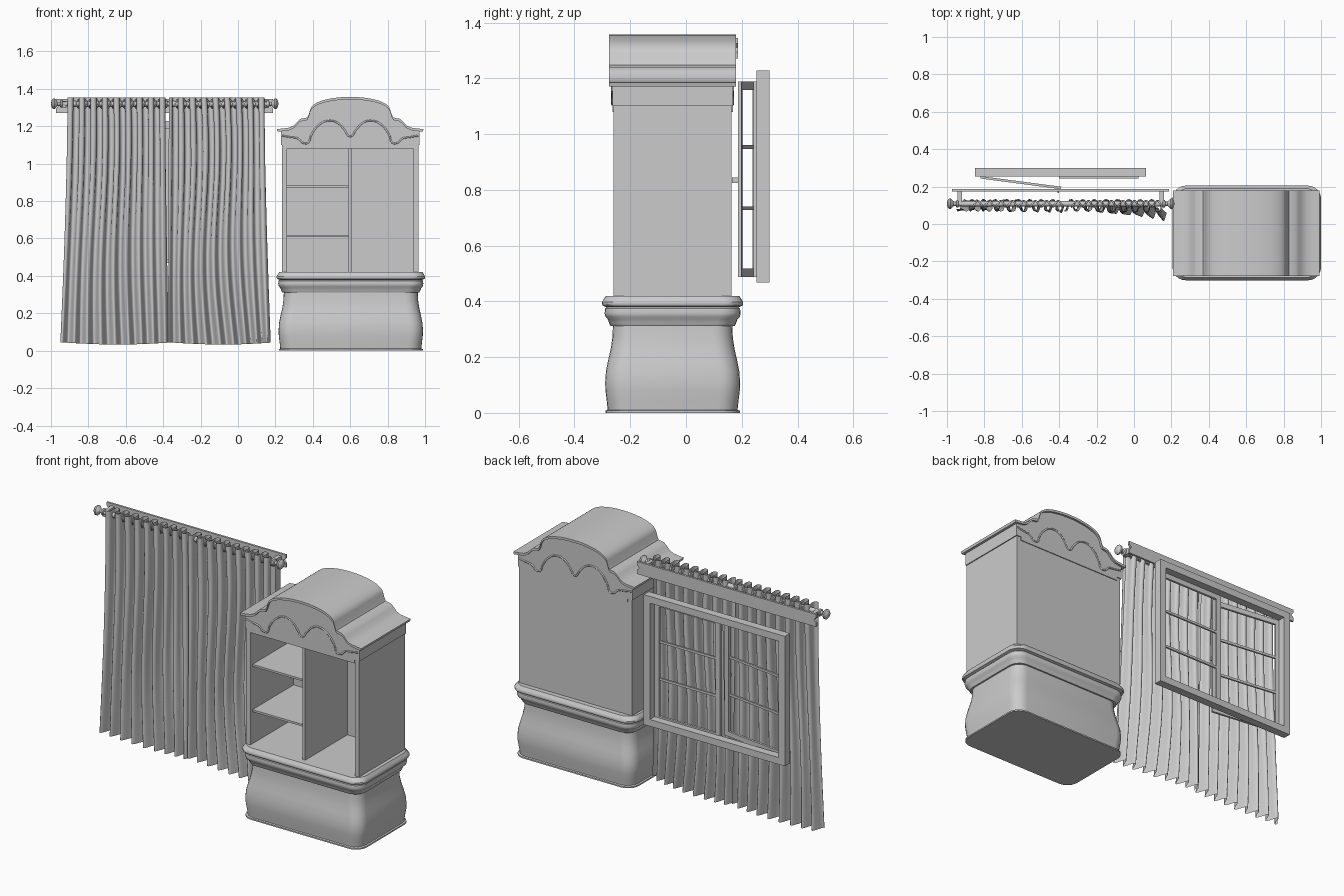
import bpy, bmesh, math
from mathutils import Matrix, Vector

if bpy.data.objects.get("Cube"):
    bpy.data.objects.remove(bpy.data.objects["Cube"])

grey = bpy.data.materials.new("plain_grey")
grey.use_nodes = True
grey.diffuse_color = (0.6, 0.6, 0.6, 1)
grey.node_tree.nodes["Principled BSDF"].inputs["Base Color"].default_value = (0.6, 0.6, 0.6, 1)


def finish(name, bm, smooth=None, recalc=True):
    if recalc:
        bmesh.ops.recalc_face_normals(bm, faces=bm.faces)
    mesh = bpy.data.meshes.new(name)
    bm.to_mesh(mesh)
    bm.free()
    ob = bpy.data.objects.new(name, mesh)
    bpy.context.collection.objects.link(ob)
    mesh.materials.append(grey)
    if smooth:
        bpy.ops.object.select_all(action='DESELECT')
        ob.select_set(True)
        bpy.context.view_layer.objects.active = ob
        bpy.ops.object.shade_smooth_by_angle(angle=math.radians(smooth))
    return ob


def add_box(bm, x, y, z):
    size = Vector((x[1] - x[0], y[1] - y[0], z[1] - z[0]))
    mid = Vector((sum(x) / 2, sum(y) / 2, sum(z) / 2))
    bmesh.ops.create_cube(bm, matrix=Matrix.Translation(mid) @ Matrix.Diagonal((*size, 1)))


def boxes(name, *parts):
    bm = bmesh.new()
    for p in parts:
        add_box(bm, *p)
    return finish(name, bm)


def loft(name, rings, smooth):
    """Skin closed rings of points and cap both ends."""
    bm = bmesh.new()
    rows = [[bm.verts.new(p) for p in ring] for ring in rings]
    n = len(rows[0])
    for a, b in zip(rows, rows[1:]):
        for i in range(n):
            bm.faces.new((a[i], a[(i + 1) % n], b[(i + 1) % n], b[i]))
    bm.faces.new(rows[0])
    bm.faces.new(rows[-1])
    return finish(name, bm, smooth)


def extrude_y(name, outline, y0, y1, smooth=None):
    return loft(name, [[(x, y, z) for x, z in outline] for y in (y0, y1)], smooth)


def lathe_x(name, profile, y, z, sides=20):
    rings = [[(x, y + r * math.cos(2 * math.pi * i / sides), z + r * math.sin(2 * math.pi * i / sides))
              for i in range(sides)] for x, r in profile]
    return loft(name, rings, 40)


# ---------- Wardrobe ----------
CX, CY, HX, HY = 0.603, -0.048, 0.397, 0.253


def rounded_ring(inset, z, radius=0.07, steps=6):
    hx, hy = HX - inset - radius, HY - inset - radius
    ring = []
    for k, (sx, sy) in enumerate(((1, 1), (-1, 1), (-1, -1), (1, -1))):
        for i in range(steps + 1):
            a = math.pi / 2 * (k + i / steps)
            ring.append((CX + sx * hx + radius * math.cos(a), CY + sy * hy + radius * math.sin(a), z))
    return ring


# Swelling base with its waist moulding
base = [(.012, 0), (.012, .008), (.02, .011), (.017, .04), (.012, .08), (.011, .11), (.014, .15),
        (.022, .19), (.031, .23), (.037, .27), (.039, .312)]
loft("wardrobe_base", [rounded_ring(*p) for p in base], 35)
waist = [(.03, .312), (.024, .325), (.021, .335), (.012, .345), (.009, .358), (.011, .374), (.016, .379),
         (.003, .384), (0, .39), (0, .398), (.006, .408), (.014, .42)]
loft("waist_moulding", [rounded_ring(*p) for p in waist], 35)

# Open-fronted case
X0, X1, Y0, Y1 = 0.235, 0.965, -0.26, 0.163
boxes("wardrobe_case",
      ((X0, .262), (Y0, Y1), (.41, 1.1)), ((.938, X1), (Y0, Y1), (.41, 1.1)),
      ((.26, .94), (.14, Y1), (.41, 1.1)))
boxes("divider", ((.592, .61), (-.25, .14), (.42, 1.08)))
boxes("shelves", *[((.262, .592), (-.24, .14), (z - .006, z + .006)) for z in (.613, .878)])


def mirrored(half):
    """Complete a left-hand outline across the wardrobe centre line."""
    return half + [(1.2 - x, z) for x, z in reversed(half) if x < .599]


# Arched crown: thin cornice slab over a pediment block
step = [(.208, 1.185), (.24, 1.188), (.275, 1.193), (.3, 1.205), (.318, 1.225), (.335, 1.24),
        (.37, 1.247), (.378, 1.262)]
arch = [(.6 - .215 * math.cos(a), 1.275 + .082 * math.sin(a) ** .8)
        for a in (math.pi / 2 * i / 12 for i in range(1, 13))]
top = mirrored(step + arch)
under = [(min(max(x, .212), .988), z - .014) for x, z in top]
extrude_y("cornice", top + under[::-1], -.277, .18, 35)
inner = [(min(max(x, .229), .971), z - .008) for x, z in top]
extrude_y("pediment", [(.229, 1.1), (.262, 1.1), (.262, 1.08), (.938, 1.08), (.938, 1.1), (.971, 1.1)]
          + inner[::-1], -.264, .168)

# Carved scroll ridges on front and back of the pediment
scroll = mirrored([(.235, 1.15), (.28, 1.142), (.32, 1.135), (.35, 1.11), (.375, 1.112), (.39, 1.15),
                   (.43, 1.205), (.48, 1.23), (.53, 1.22), (.57, 1.18), (.6, 1.145)])
for name, y in (("front_scroll", -.264), ("back_scroll", .168)):
    curve = bpy.data.curves.new(name, 'CURVE')
    curve.dimensions = '3D'
    curve.bevel_depth, curve.bevel_resolution, curve.resolution_u = .005, 1, 4
    spline = curve.splines.new('BEZIER')
    spline.bezier_points.add(len(scroll) - 1)
    for point, (x, z) in zip(spline.bezier_points, scroll):
        point.co = (x, y, z)
        point.handle_left_type = point.handle_right_type = 'AUTO'
    curve.materials.append(grey)
    bpy.context.collection.objects.link(bpy.data.objects.new(name, curve))

# ---------- Curtain rail ----------
ROD_Y, ROD_Z, MID = 0.108, 1.32, -0.392
half = [(.608, .004), (.604, .02), (.596, .028), (.588, .028), (.58, .02), (.572, .011), (.56, .011),
        (.557, .02), (.548, .02), (.545, .014)]
lathe_x("curtain_rod", [(MID - x, r) for x, r in half] + [(MID + x, r) for x, r in half[::-1]], ROD_Y, ROD_Z)
side = [(.0, 1.345), (.58, 1.345), (.58, 1.325), (.565, 1.31), (.58, 1.295), (.58, 1.272), (.0, 1.272)]
extrude_y("rail_board", [(MID + x, z) for x, z in side] + [(MID - x, z) for x, z in side[::-1]], .174, .186)
boxes("rod_brackets", *[((MID + s * .54 - .012, MID + s * .54 + .012), (ROD_Y - .01, .176),
                         (ROD_Z - .022, ROD_Z + .012)) for s in (-1, 1)])

# ---------- Curtains ----------
PITCH, DROP = 0.0615, 1.31


def curtain(name, top_x, low_x, first, sway, lean):
    """Pleated sheet hanging from the rod; pleats drift sideways as they fall."""
    bm = bmesh.new()
    cols, rows = 136, 32
    grid = []
    for j in range(rows + 1):
        t = j / rows
        line = []
        for i in range(cols + 1):
            u = i / cols
            flat = top_x[0] + (top_x[1] - top_x[0]) * u
            spread = low_x[0] + (low_x[1] - low_x[0]) * u
            drift = sway * math.sin(math.pi * u) * math.sin(2 * math.pi * t ** .9 + u)
            x = flat + (spread - flat) * t ** 1.5 + drift * t ** .5
            phase = 2 * math.pi * (flat - first) / PITCH
            amp = .033 * (1 - .3 * math.sin(math.pi * t) * (.5 + .5 * math.sin(9 * u)))
            x += .007 * math.sin(2 * phase) * (1 - t)
            y = ROD_Y - .008 - amp * math.cos(phase + .5 * t * math.sin(7 * u)) - lean * u * u * t
            line.append(bm.verts.new((x, y, 1.355 - DROP * t - .012 * t * math.sin(3 * u))))
        grid.append(line)
    for a, b in zip(grid, grid[1:]):
        for i in range(cols):
            bm.faces.new((a[i], a[i + 1], b[i + 1], b[i]))
    finish(name, bm, 80, recalc=False)

    # Eyelets where the cloth crosses the rod
    rings = bmesh.new()
    for k in range(16):
        x = first + (k / 2 - .25) * PITCH
        tilt = math.radians(35 if k % 2 else -35)
        turn = Matrix.Translation((x, ROD_Y, ROD_Z)) @ Matrix.Rotation(tilt, 4, 'Z')
        loops = []
        for i in range(14):
            a = 2 * math.pi * i / 14
            loops.append([rings.verts.new(turn @ Vector((.004 * math.cos(b), (.021 + .004 * math.sin(b))
                          * math.cos(a), (.021 + .004 * math.sin(b)) * math.sin(a))))
                          for b in (math.pi / 3 * m for m in range(6))])
        for i in range(14):
            p, q = loops[i], loops[(i + 1) % 14]
            for m in range(6):
                rings.faces.new((p[m], p[(m + 1) % 6], q[(m + 1) % 6], q[m]))
    finish(name + "_eyelets", rings, 60)


curtain("right_curtain", (-.905, -.388), (-.95, -.37), -.835, .012, .01)
curtain("left_curtain", (-.368, .142), (-.375, .175), -.305, .022, .055)


# ---------- Window ----------
def frame_parts(x, y, z, w):
    return [((x[0], x[0] + w), y, z), ((x[1] - w, x[1]), y, z),
            ((x[0], x[1]), y, (z[0], z[0] + w)), ((x[0], x[1]), y, (z[1] - w, z[1]))]


def sash(name, width, corner, angle):
    parts = frame_parts((0, width), (-.013, 0), (.488, 1.188), .03)
    parts += [((0, width), (-.012, -.002), (z - .007, z + .007)) for z in (.734, .953)]
    ob = boxes(name, *parts)
    ob.location = corner
    ob.rotation_euler.z = math.radians(angle)


boxes("window_frame", *frame_parts((-.85, .064), (.253, .3), (.468, 1.228), .04))
sash("fixed_sash", .425, (-.4, .256, 0), 0)
sash("open_sash", .435, (-.82, .256, 0), -7.5)
boxes("sash_handle", ((-.41, -.4), (.165, .195), (.825, .845)))
